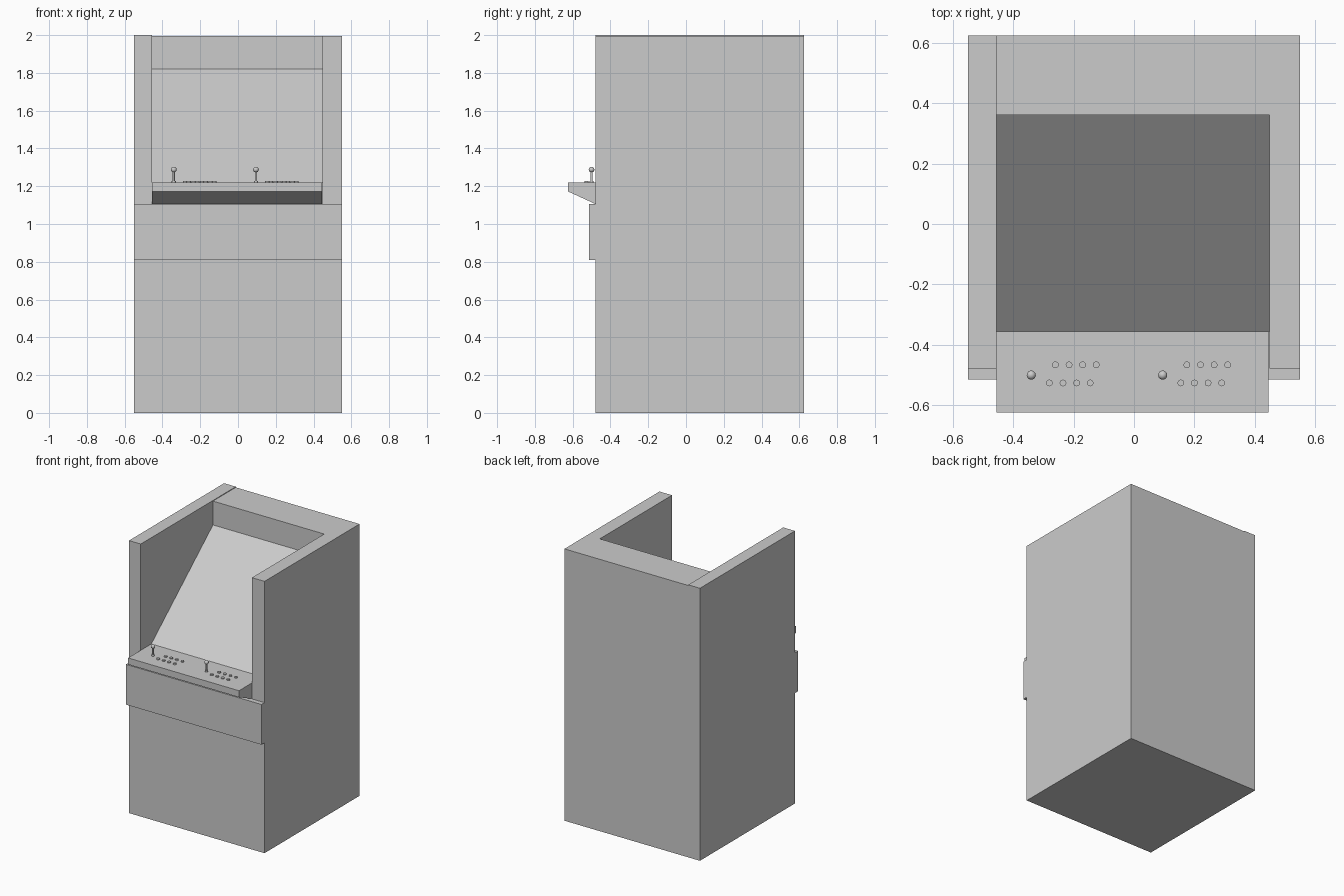
import bpy, bmesh, math

if "Cube" in bpy.data.objects:
    bpy.data.objects.remove(bpy.data.objects["Cube"])


def prism(name, profile, x0, x1):
    """Extrude a (y, z) profile along x."""
    bm = bmesh.new()
    face = bm.faces.new([bm.verts.new((x0, y, z)) for y, z in profile])
    ext = bmesh.ops.extrude_face_region(bm, geom=[face])
    verts = [v for v in ext["geom"] if isinstance(v, bmesh.types.BMVert)]
    bmesh.ops.translate(bm, verts=verts, vec=(x1 - x0, 0, 0))
    bmesh.ops.recalc_face_normals(bm, faces=bm.faces)
    mesh = bpy.data.meshes.new(name)
    bm.to_mesh(mesh)
    bm.free()
    obj = bpy.data.objects.new(name, mesh)
    bpy.context.collection.objects.link(obj)
    return obj


def rect(y0, y1, z0, z1):
    return [(y0, z0), (y1, z0), (y1, z1), (y0, z1)]


def cylinder(name, r, x, y, z0, z1, sides=20):
    bpy.ops.mesh.primitive_cylinder_add(vertices=sides, radius=r, depth=z1 - z0,
                                        location=(x, y, (z0 + z1) / 2))
    bpy.context.object.name = name
    bpy.ops.object.shade_smooth_by_angle(angle=math.radians(40))


FRONT, BACK = -0.478, 0.624
LEFT_IN, RIGHT_IN = -0.455, 0.448
DECK = 1.22

# Cabinet core: lower body, sloped screen and rear wall in one profile
prism("cabinet_core", [(FRONT, 0), (BACK, 0), (BACK, 1.995), (0.36, 1.995),
                       (0.36, 1.82), (-0.355, DECK), (-0.355, 1.105),
                       (FRONT, 1.105)], LEFT_IN, RIGHT_IN)

# Side walls
prism("left_side_wall", rect(FRONT, BACK, 0, 2.0), -0.55, LEFT_IN)
prism("right_side_wall", rect(FRONT, BACK, 0, 1.995), RIGHT_IN, 0.55)

# Raised band under the controls
prism("front_apron", rect(-0.514, FRONT, 0.81, 1.105), -0.55, 0.55)

# Control deck with sloped underside
prism("control_deck", [(-0.624, DECK), (-0.624, 1.172), (FRONT, 1.105),
                       (-0.355, 1.105), (-0.355, DECK)], LEFT_IN, 0.445)

# Two player stations: joystick and two staggered rows of buttons
for p, x in enumerate((-0.34, 0.095), 1):
    cylinder(f"joystick_base_{p}", 0.011, x, -0.50, DECK, DECK + 0.008)
    cylinder(f"joystick_shaft_{p}", 0.006, x, -0.50, DECK, 1.285, 16)
    bpy.ops.mesh.primitive_uv_sphere_add(segments=24, ring_count=12, radius=0.015,
                                         location=(x, -0.50, 1.288))
    bpy.context.object.name = f"joystick_ball_{p}"
    bpy.ops.object.shade_smooth()
    for row, (dx, y) in enumerate(((0.06, -0.526), (0.08, -0.466)), 1):
        for i in range(4):
            cylinder(f"button_{p}_{row}_{i + 1}", 0.011,
                     x + dx + i * 0.045, y, DECK, DECK + 0.008)
